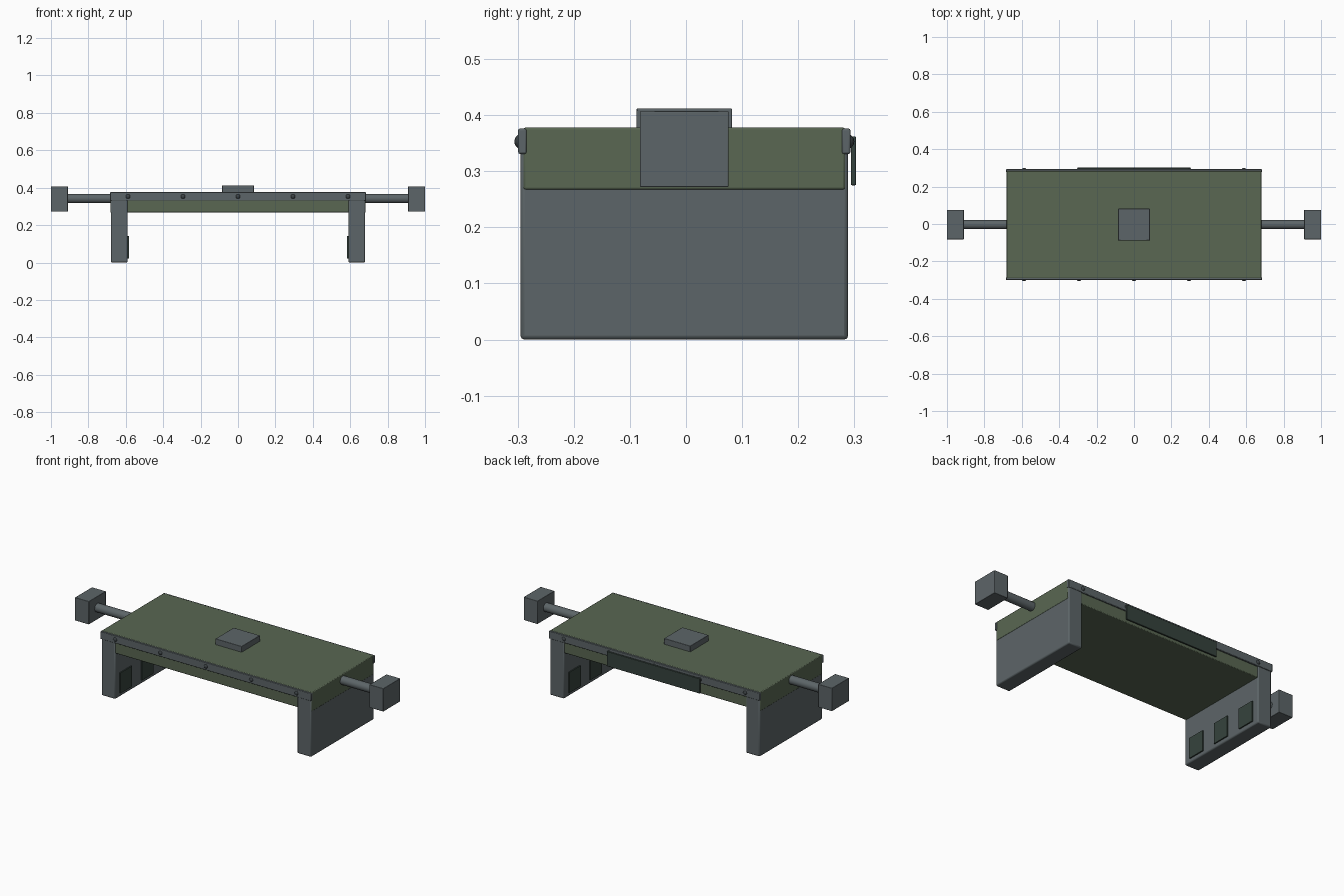
import bpy
from math import pi

cube = bpy.data.objects.get("Cube")
if cube:
    bpy.data.objects.remove(cube, do_unlink=True)


def material(name, r, g, b):
    m = bpy.data.materials.new(name)
    m.use_nodes = True
    m.diffuse_color = (r, g, b, 1)
    m.node_tree.nodes["Principled BSDF"].inputs["Base Color"].default_value = (r, g, b, 1)
    return m


GREEN = material("olive green", 0.10, 0.135, 0.085)
GREY = material("steel grey", 0.108, 0.13, 0.138)
DARK = material("dark green grey", 0.036, 0.055, 0.046)
BOLT = material("dark steel", 0.045, 0.055, 0.06)
MID = -0.003  # depth of the body's centre line


def box(name, x, y, z, mat, bevel=0):
    """Box given by its (low, high) range on each axis."""
    bpy.ops.mesh.primitive_cube_add(size=1, location=[sum(r) / 2 for r in (x, y, z)])
    ob = bpy.context.object
    ob.name = name
    ob.scale = [r[1] - r[0] for r in (x, y, z)]
    bpy.ops.object.transform_apply(location=False, rotation=False, scale=True)
    ob.data.materials.append(mat)
    if bevel:
        mod = ob.modifiers.new("soft edges", "BEVEL")
        mod.width = bevel
        mod.segments = 2
        bpy.ops.object.shade_smooth_by_angle()
    return ob


def span(side, low, high):
    return sorted((side * low, side * high))


# Deck and raised hatch
box("deck", (-0.682, 0.682), (MID - 0.287, MID + 0.287), (0.267, 0.378), GREEN, 0.004)
box("top_hatch", (-0.085, 0.085), (MID - 0.085, MID + 0.085), (0.37, 0.412), GREY, 0.002)

for side, label in ((1, "left"), (-1, "right")):
    # Legs with dark panels on the inner faces
    box(label + "_leg", span(side, 0.59, 0.68), (MID - 0.292, MID + 0.292),
        (0, 0.34), GREY, 0.007)
    for i in (-1, 0, 1):
        y = MID + i * 0.198
        box(label + "_leg_panel", span(side, 0.583, 0.592), (y - 0.053, y + 0.053),
            (0.022, 0.142), DARK)

    # Rod with an end block
    bpy.ops.mesh.primitive_cylinder_add(vertices=24, radius=0.025, depth=0.25,
                                        location=(side * 0.795, MID, 0.342),
                                        rotation=(0, pi / 2, 0))
    rod = bpy.context.object
    rod.name = label + "_rod"
    rod.data.materials.append(GREY)
    bpy.ops.object.shade_smooth_by_angle()
    box(label + "_end_block", span(side, 0.91, 1.0), (MID - 0.079, MID + 0.079),
        (0.272, 0.407), GREY, 0.002)

# Edge rails with rounded bolts, front and back
for side, label in ((-1, "front"), (1, "back")):
    y = sorted((MID + side * 0.281, MID + side * 0.296))
    box(label + "_rail", (-0.684, 0.684), y, (0.331, 0.376), GREY, 0.003)
    for i in range(-2, 3):
        bpy.ops.mesh.primitive_uv_sphere_add(segments=16, ring_count=8, radius=0.014,
                                             location=(i * 0.294, MID + side * 0.289, 0.353))
        bolt = bpy.context.object
        bolt.name = label + "_bolt"
        bolt.data.materials.append(BOLT)
        bpy.ops.object.shade_smooth_by_angle()

# Dark panel on the back edge
box("back_panel", (-0.302, 0.302), (0.294, 0.303), (0.275, 0.362), DARK, 0.002)
